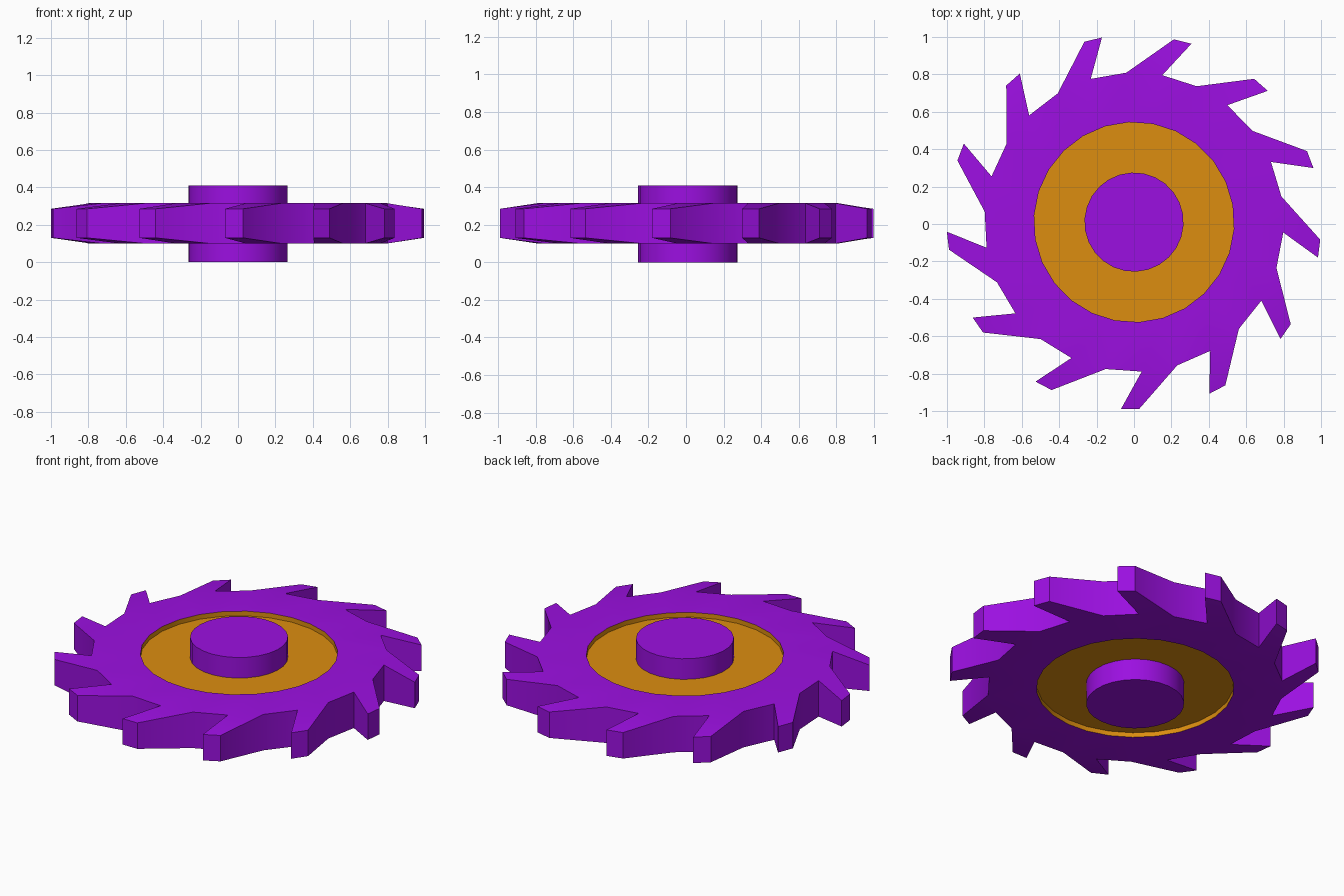
import bpy, bmesh
from math import radians, cos, sin, pi

if "Cube" in bpy.data.objects:
    bpy.data.objects.remove(bpy.data.objects["Cube"])

SIDES = 26                       # two rim facets per tooth, 13 teeth
STEP = 2 * pi / SIDES
START = radians(-87.05)
CY = 0.01                        # axle sits slightly off the bounding centre


def material(name, rgb):
    m = bpy.data.materials.new(name)
    m.diffuse_color = (*rgb, 1)
    m.use_nodes = True
    m.node_tree.nodes["Principled BSDF"].inputs["Base Color"].default_value = m.diffuse_color
    return m


def polar(r, a, z):
    return (r * cos(a), CY + r * sin(a), z)


def lathe(bm, profile, cap_start=False, cap_end=False):
    """Spin an (r, z) profile; returns one list of faces per profile segment."""
    rings = [[bm.verts.new(polar(r, START + i * STEP, z)) for i in range(SIDES)]
             for r, z in profile]
    strips = []
    for a, b in zip(rings, rings[1:]):
        strips.append([bm.faces.new((a[i], a[(i + 1) % SIDES], b[(i + 1) % SIDES], b[i]))
                       for i in range(SIDES)])
    if cap_start:
        bm.faces.new(rings[0][::-1])
    if cap_end:
        bm.faces.new(rings[-1])
    return strips


def finish(name, bm, mat):
    me = bpy.data.meshes.new(name)
    bm.to_mesh(me)
    bm.free()
    me.materials.append(mat)
    ob = bpy.data.objects.new(name, me)
    bpy.context.collection.objects.link(ob)
    bpy.ops.object.select_all(action='DESELECT')
    bpy.context.view_layer.objects.active = ob
    ob.select_set(True)
    bpy.ops.object.shade_smooth_by_angle(angle=radians(30))


purple = material("purple", (0.33, 0.005, 0.75))
orange = material("orange", (0.72, 0.27, 0.005))

# Toothed rim: every second outer facet grows a swept-back, tapered tooth
bm = bmesh.new()
outer = lathe(bm, [(0.535, 0.10), (0.80, 0.10), (0.80, 0.315), (0.535, 0.315)])[1]
for k in range(0, SIDES, 2):
    face = outer[k]
    base = list(face.verts)
    bm.faces.remove(face)
    back = START + k * STEP - radians(6.95)
    front = START + k * STEP - radians(1.4)
    tip = [bm.verts.new(polar(r, a, z)) for r, a, z in
           ((1.002, back, 0.13), (1.0, front, 0.13), (1.0, front, 0.285), (1.002, back, 0.285))]
    for j in range(4):
        n = (j + 1) % 4
        bm.faces.new((base[j], base[n], tip[n], tip[j]))
    bm.faces.new(tip)
finish("toothed_rim", bm, purple)

# Recessed web on both sides
bm = bmesh.new()
lathe(bm, [(0.535, 0.315), (0.535, 0.287), (0.265, 0.287)])
lathe(bm, [(0.265, 0.128), (0.535, 0.128), (0.535, 0.10)])
finish("recessed_web", bm, orange)

# Axle hub, standing out above and below
bm = bmesh.new()
lathe(bm, [(0.265, 0.287), (0.265, 0.41)], cap_end=True)
lathe(bm, [(0.265, 0.0), (0.265, 0.128)], cap_start=True)
finish("axle_hub", bm, purple)
